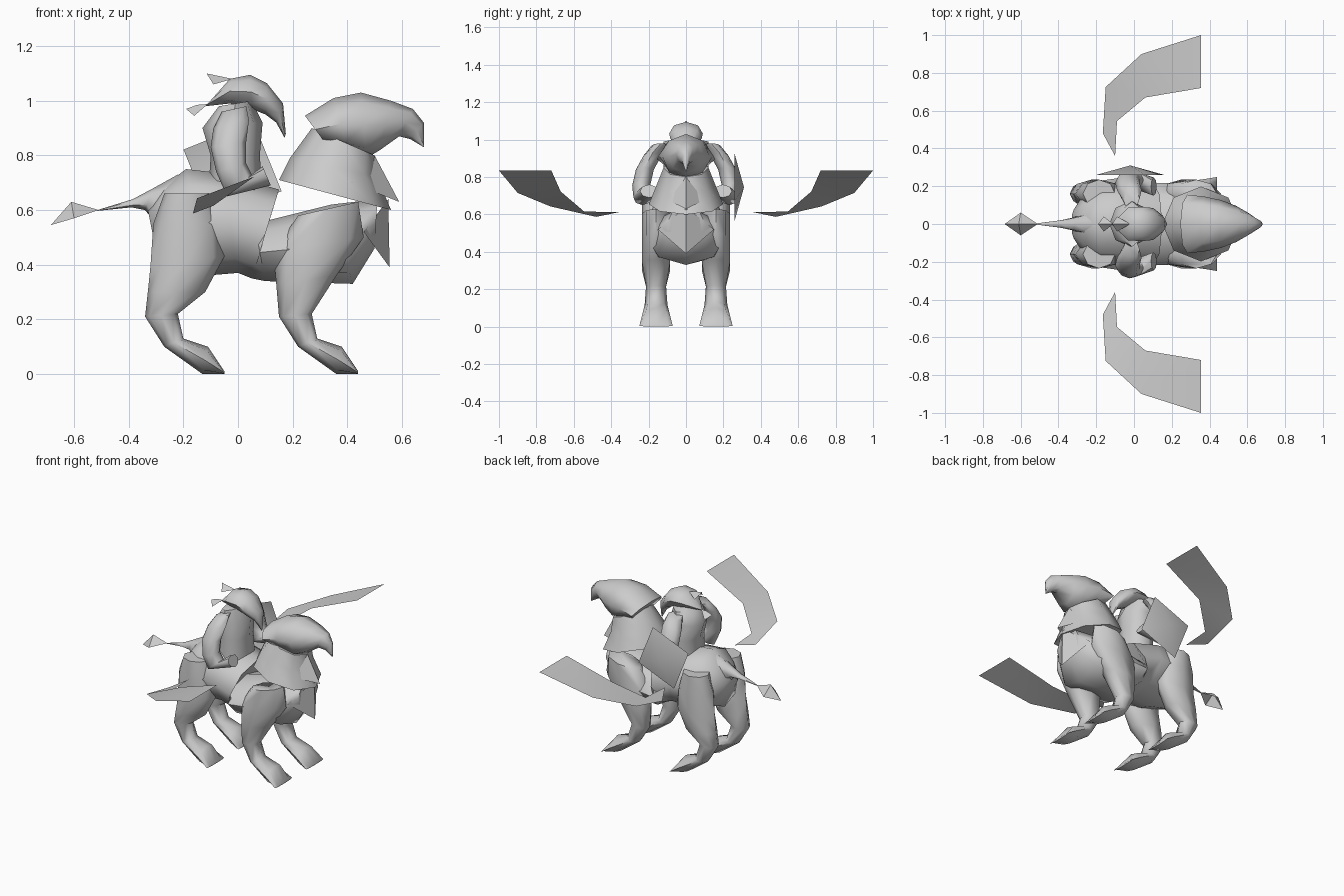
import bpy
import bmesh
import math

cube = bpy.data.objects.get("Cube")
if cube:
    bpy.data.objects.remove(cube, do_unlink=True)

grey = bpy.data.materials.new("plain grey")
grey.use_nodes = True
colour = (.6, .6, .6, 1)
grey.diffuse_color = colour
grey.node_tree.nodes["Principled BSDF"].inputs["Base Color"].default_value = colour


def make(name, verts, faces, angle=60):
    """Create one mesh object with consistent normals and smooth shading."""
    mesh = bpy.data.meshes.new(name)
    mesh.from_pydata(verts, [], faces)
    bm = bmesh.new()
    bm.from_mesh(mesh)
    bmesh.ops.recalc_face_normals(bm, faces=bm.faces)
    bm.to_mesh(mesh)
    bm.free()
    mesh.materials.append(grey)
    obj = bpy.data.objects.new(name, mesh)
    bpy.context.collection.objects.link(obj)
    bpy.ops.object.select_all(action='DESELECT')
    bpy.context.view_layer.objects.active = obj
    obj.select_set(True)
    bpy.ops.object.shade_smooth_by_angle(angle=math.radians(angle))


def bulge(width, middle, reach, power):
    """Half width that is full at the middle and narrows towards both ends."""
    return lambda x, z: max(.004, width * (1 - (abs(x - middle) / reach) ** power))


def constant(value):
    return lambda x, z: value


def loft(name, sections, width, centre=constant(0), side=1, sides=8):
    """Skin rings spanning (low x, low z, high x, high z), with width by rule."""
    verts, faces = [], []
    for low_x, low_z, high_x, high_z in sections:
        x, z = (low_x + high_x) / 2, (low_z + high_z) / 2
        for i in range(sides):
            turn = math.tau * i / sides
            along, across = math.cos(turn), math.sin(turn)
            verts.append((x + along * (high_x - x),
                          side * (centre(x, z) + across * width(x, z)),
                          z + along * (high_z - z)))
    for start in range(0, len(verts) - sides, sides):
        for i in range(sides):
            j = (i + 1) % sides
            faces.append((start + i, start + j, start + sides + j, start + sides + i))
    faces.append(range(sides))
    faces.append(range(len(verts) - sides, len(verts)))
    make(name, verts, faces)


def feather(name, spine, edge, half):
    """Folded plate: a spine along the middle joined to one point on each side."""
    verts = [(x, 0, z) for x, z in spine]
    faces = []
    for y in (-half, half):
        verts.append((edge[0], y, edge[1]))
        faces += [(i, i + 1, len(verts) - 1) for i in range(len(spine) - 1)]
    make(name, verts, faces, angle=30)


# Mount: barrel with a dip behind the shoulders
loft("mount_body", [
    (-.31, .5, -.33, .6),
    (-.28, .4, -.27, .69),
    (-.12, .36, -.19, .75),
    (0, .37, -.06, .735),
    (.05, .35, .15, .675),
    (.1, .34, .06, .55),
    (.42, .33, .34, .62),
    (.5, .46, .51, .64)], bulge(.22, .1, .45, 6))

# Mount: flared neck and hooked head
loft("mount_neck", [
    (.56, .6, .15, .71),
    (.51, .72, .19, .79),
    (.5, .8, .27, .9)], lambda x, z: .46 - .4 * z)
loft("mount_head", [
    (.32, .845, .245, .945),
    (.4, .82, .35, 1.01),
    (.47, .79, .45, 1.03),
    (.52, .82, .56, 1),
    (.59, .87, .64, .97),
    (.63, .86, .68, .92),
    (.68, .83, .68, .84)], bulge(.16, 0, .68, 4))

# Mount: layered chest feathers
feather("collar_feather", [(.5, .8), (.59, .63)], (.415, .7), .15)
feather("chest_feather", [(.55, .64), (.555, .39)], (.46, .52), .15)

# Mount: tail and tuft
loft("tail", [
    (-.3, .55, -.22, .73),
    (-.34, .6, -.31, .68),
    (-.39, .61, -.385, .64),
    (-.515, .597, -.515, .6)], bulge(.09, -.22, .3, .5), sides=6)
feather("tail_tuft", [(-.685, .545), (-.61, .63), (-.51, .6)], (-.6, .57), .06)

# Upper legs differ; hock and foot are the same shape, one stride apart
hind_thigh = [
    (-.27, .66, -.1, .66),
    (-.31, .55, -.06, .55),
    (-.32, .4, -.05, .43),
    (-.33, .3, -.12, .3)]
fore_thigh = [
    (.22, .58, .44, .63),
    (.13, .45, .46, .5),
    (.14, .33, .36, .36)]
foot = [
    (-.34, .21, -.22, .22),
    (-.27, .1, -.2, .13),
    (-.13, 0, -.11, .1),
    (-.05, 0, -.05, .01)]
stride = .49
fore_foot = [(a + stride, b, c + stride, d) for a, b, c, d in foot]


def leg_width(x, z):
    """Narrow at the hock, spreading to the thigh and the foot."""
    return min(.075 if z > .1 else .09, .045 + .25 * abs(z - .18))


def arm_centre(x, z):
    """Arms bow outwards to the elbow, then the hands turn in."""
    return .24 - 2 * (z - .74) ** 2 - .4 * max(0, x)


# Wing edges seen from above, as (x, y); height rises towards the tip
leading = [(-.165, .48), (-.15, .725), (.04, .9), (.355, 1)]
trailing = [(-.1, .36), (-.09, .545), (.06, .67), (.355, .72)]


def wing_height(x, y):
    return .7 + .38 * x - (.05 if y < .6 else 0)


for label, side in (("front", -1), ("back", 1)):
    loft(label + "_hind_leg", hind_thigh + foot, leg_width, constant(.16), side)
    loft(label + "_fore_leg", fore_thigh + fore_foot, leg_width, constant(.16), side)

    # Detached wing as a strip between its two edges
    count = len(leading)
    make(label + "_wing",
         [(x, side * y, wing_height(x, y)) for x, y in leading + trailing],
         [(i, i + 1, count + i + 1, count + i) for i in range(count - 1)], angle=30)

    # Rider arm, from shoulder to hand
    loft(label + "_rider_arm", [
        (-.06, .96, .03, .98),
        (-.09, .9, .04, .93),
        (-.1, .83, .03, .85),
        (-.08, .74, .03, .77),
        (-.04, .65, .05, .73),
        (.12, .69, .09, .76)], constant(.048), arm_centre, side)

# Rider: torso, beaked head and crest
loft("rider_torso", [
    (-.11, .64, .09, .64),
    (-.1, .8, .08, .8),
    (-.13, .9, .09, .92),
    (-.07, .98, .05, 1)], constant(.12))
loft("rider_head", [
    (-.12, .98, -.11, .99),
    (-.03, .99, -.03, 1.08),
    (.05, .97, .045, 1.095),
    (.1, .95, .105, 1.065),
    (.14, .92, .165, .99),
    (.17, .865, .175, .88)], bulge(.09, .03, .145, 4))
feather("upper_crest", [(-.115, 1.1), (-.02, 1.08)], (-.09, 1.06), .04)
feather("lower_crest", [(-.19, .97), (-.15, .985), (-.11, .988)], (-.16, .945), .04)

# Square shield: shallow pyramid carried on one side, tilted
shield_x, shield_z, radius = -.02, .745, .195
corners = []
for quarter in range(4):
    turn = math.radians(67 + quarter * 90)
    corners.append((shield_x + radius * math.cos(turn), .26,
                    shield_z + radius * math.sin(turn)))
make("shield", corners + [(shield_x, .31, shield_z)],
     [(i, (i + 1) % 4, 4) for i in range(4)], angle=30)
